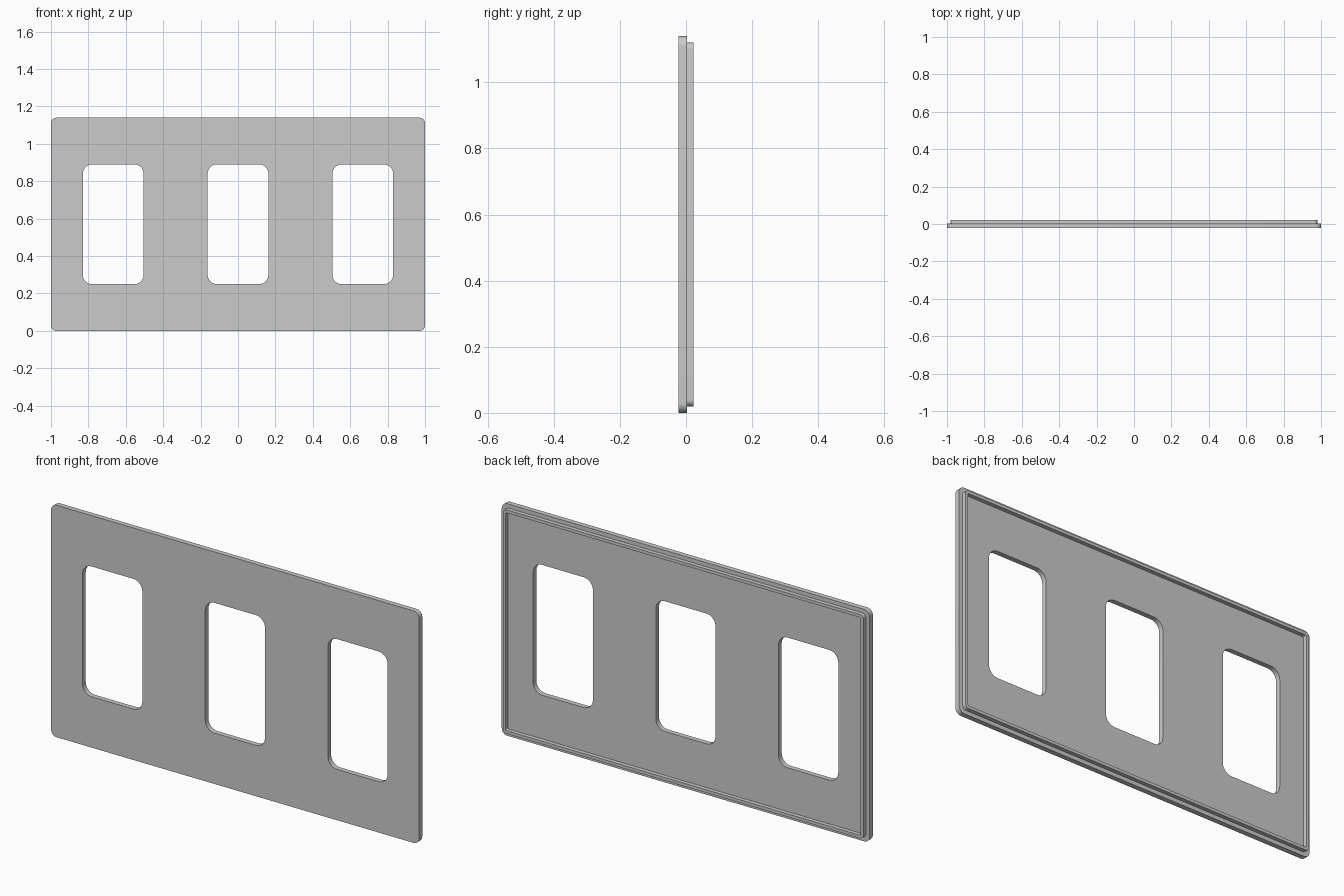
import bpy, bmesh, math

if "Cube" in bpy.data.objects:
    bpy.data.objects.remove(bpy.data.objects["Cube"])

FRONT, BACK, LIP = -0.0225, 0.0025, 0.0225   # depth levels along y
H = 1.14
bm = bmesh.new()


def ring(cx, cz, w, h, r, y, seg=8):
    """Closed rounded-rectangle loop in the xz plane at depth y."""
    verts = []
    for k, (sx, sz) in enumerate([(1, 1), (-1, 1), (-1, -1), (1, -1)]):
        for i in range(seg + 1):
            a = math.pi / 2 * (k + i / seg)
            verts.append(bm.verts.new((cx + sx * (w / 2 - r) + r * math.cos(a), y,
                                       cz + sz * (h / 2 - r) + r * math.sin(a))))
    return verts


def edges(loop):
    out = []
    for a, b in zip(loop, loop[1:] + loop[:1]):
        out.append(bm.edges.get((a, b)) or bm.edges.new((a, b)))
    return out


def bridge(a, b):
    n = len(a)
    for i in range(n):
        j = (i + 1) % n
        bm.faces.new((a[i], a[j], b[j], b[i]))


def outline(inset, r, y):
    return ring(0, H / 2, 2 - 2 * inset, H - 2 * inset, r, y)


# Plate edge, step in to the raised lip, lip top, and inner wall down to the floor
rim = [outline(0, 0.03, FRONT), outline(0, 0.03, BACK),
       outline(0.02, 0.02, BACK), outline(0.02, 0.02, LIP),
       outline(0.035, 0.006, LIP), outline(0.035, 0.006, BACK)]
for a, b in zip(rim, rim[1:]):
    bridge(a, b)

# Three rounded openings
front_edges, floor_edges = edges(rim[0]), edges(rim[-1])
for cx in (-0.667, 0, 0.667):
    f, b = (ring(cx, 0.57, 0.325, 0.64, 0.05, y) for y in (FRONT, BACK))
    bridge(f, b)
    front_edges += edges(f)
    floor_edges += edges(b)

# Front face and recessed back floor
for es in (front_edges, floor_edges):
    bmesh.ops.triangle_fill(bm, use_beauty=True, use_dissolve=False, edges=es)
bmesh.ops.recalc_face_normals(bm, faces=bm.faces)

mesh = bpy.data.meshes.new("wall_plate")
bm.to_mesh(mesh)
bm.free()
plate = bpy.data.objects.new("wall_plate", mesh)
bpy.context.collection.objects.link(plate)
bpy.context.view_layer.objects.active = plate
plate.select_set(True)
bpy.ops.object.shade_smooth_by_angle(angle=math.radians(30))
